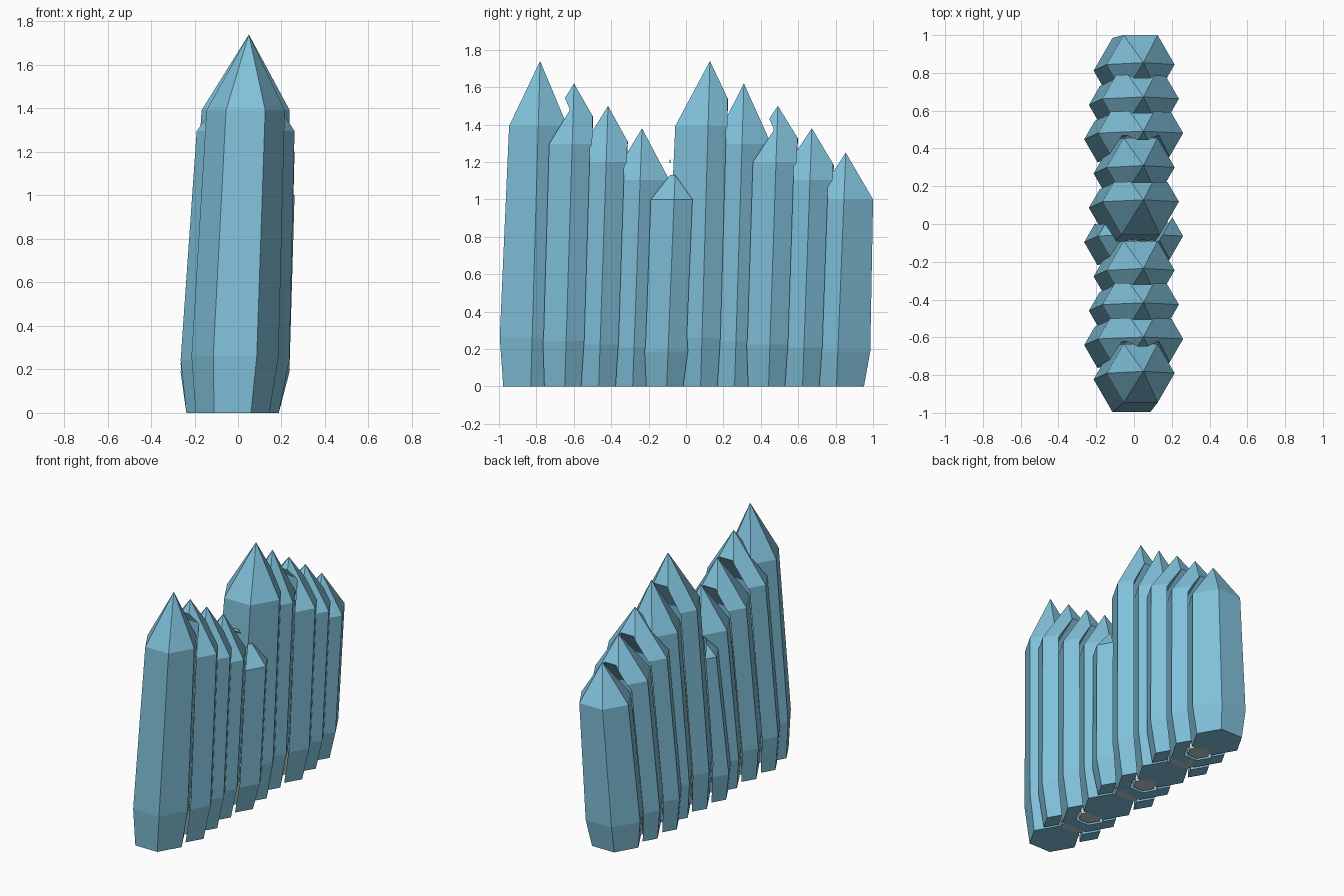
import bpy
import bmesh
import math

cube = bpy.data.objects.get("Cube")
if cube:
    bpy.data.objects.remove(cube, do_unlink=True)


def make_material(name, rgb):
    mat = bpy.data.materials.new(name)
    mat.use_nodes = True
    color = (*rgb, 1.0)
    mat.diffuse_color = color
    mat.node_tree.nodes["Principled BSDF"].inputs["Base Color"].default_value = color
    return mat


ICE_BLUE = make_material("ice_blue", (0.22, 0.54, 0.71))
PALE_GREY = make_material("pale_grey", (0.52, 0.62, 0.61))

COUNT = 10
STEP = 0.1816
RADII = (0.2, 0.25, 0.225)
HEIGHTS = (1.74, 1.62, 1.50, 1.38, 1.25)
LEAN = (0.075, 0.05)


def hex_crystal(name, index, mat, wide=1.0, tall=1.0, floor=0.0):
    """Leaning six-sided crystal: narrow foot, belly, shoulder and point."""
    radius = RADII[index % 3] * wide
    height = HEIGHTS[index % 5] * tall
    base_x, base_y = -0.025, -0.83 + index * STEP

    def axis(t):
        return base_x + LEAN[0] * t, base_y + LEAN[1] * t

    bm = bmesh.new()
    rings = []
    for t, scale in ((floor, 0.85), (0.15, 1.0), (0.8, 0.9)):
        cx, cy = axis(t)
        rings.append([bm.verts.new((cx + radius * scale * math.cos(k * math.pi / 3),
                                    cy + radius * scale * math.sin(k * math.pi / 3),
                                    height * t)) for k in range(6)])
    tip = bm.verts.new((*axis(1.0), height))
    bm.faces.new(rings[0][::-1])
    for k in range(6):
        n = (k + 1) % 6
        for low, high in zip(rings, rings[1:]):
            bm.faces.new((low[k], low[n], high[n], high[k]))
        bm.faces.new((rings[-1][k], rings[-1][n], tip))
    bmesh.ops.recalc_face_normals(bm, faces=bm.faces)
    mesh = bpy.data.meshes.new(name)
    bm.to_mesh(mesh)
    bm.free()
    mesh.materials.append(mat)
    obj = bpy.data.objects.new(name, mesh)
    bpy.context.collection.objects.link(obj)
    return obj


def carve(obj, cutters):
    """Subtract the cutters, keep the result and discard the helpers."""
    for cutter in cutters:
        cutter.hide_render = True
        mod = obj.modifiers.new("carve", 'BOOLEAN')
        mod.operation = 'DIFFERENCE'
        mod.solver = 'EXACT'
        mod.object = cutter
    bpy.context.view_layer.update()
    graph = bpy.context.evaluated_depsgraph_get()
    mesh = bpy.data.meshes.new_from_object(obj.evaluated_get(graph))
    obj.modifiers.clear()
    obj.data = mesh
    for cutter in cutters:
        bpy.data.objects.remove(cutter, do_unlink=True)


# Row of crystals; wider ones are carved back around slimmer neighbours
for i in range(COUNT):
    crystal = hex_crystal(f"crystal_{i + 1}", i, ICE_BLUE)
    slimmer = [j for j in (i - 1, i + 1)
               if 0 <= j < COUNT and RADII[j % 3] < RADII[i % 3]]
    if slimmer:
        cutters = [hex_crystal("clearance_cutter", j, ICE_BLUE, 1.08, 1.065, -0.05)
                   for j in slimmer]
        # Well around the inner core, open at the foot
        cutters.append(hex_crystal("well_cutter", i, ICE_BLUE, 0.5, 0.78, -0.05))
        carve(crystal, cutters)
        hex_crystal(f"inner_core_{i + 1}", i, PALE_GREY, 0.4, 0.75)
